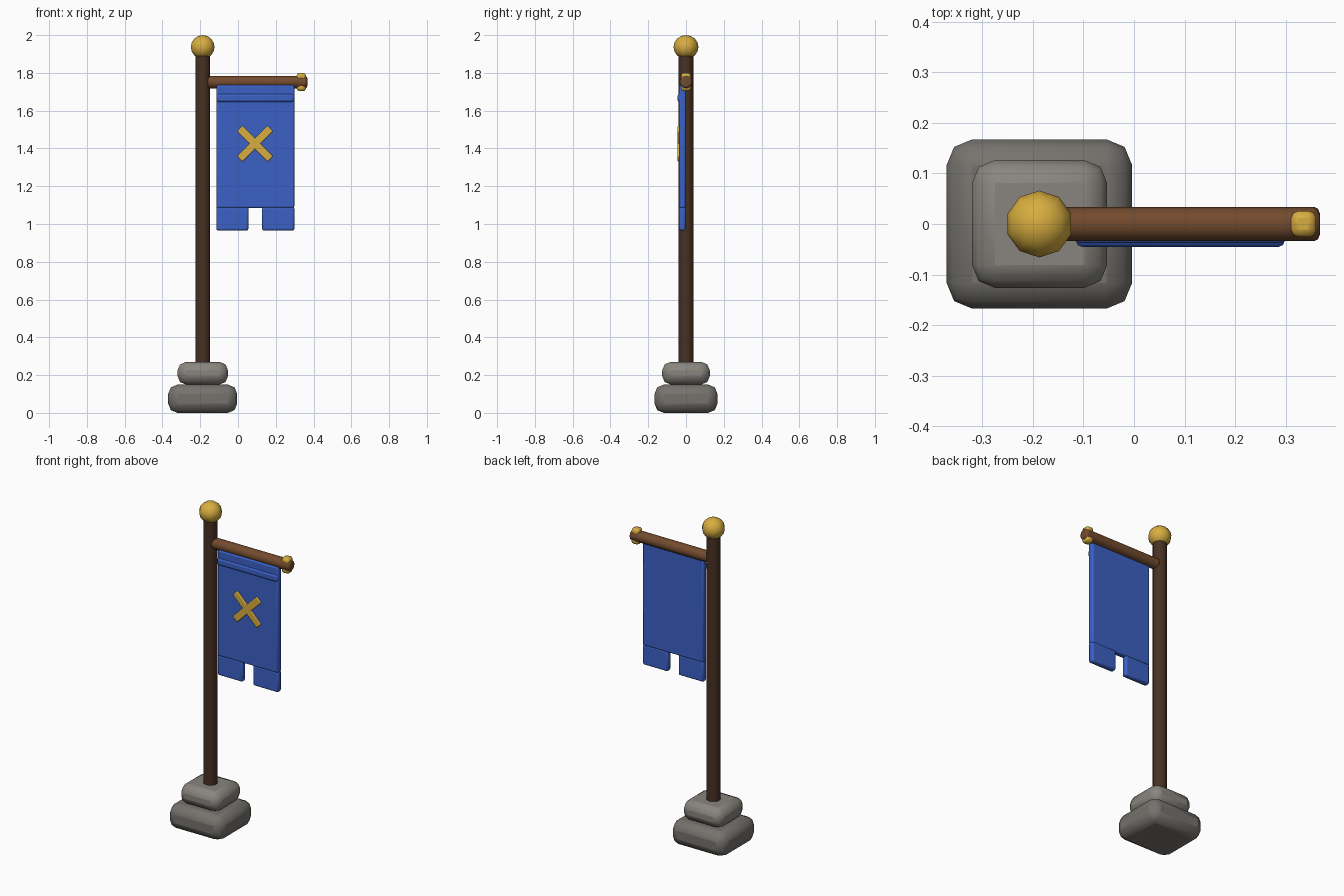
import bpy, math

if "Cube" in bpy.data.objects:
    bpy.data.objects.remove(bpy.data.objects["Cube"])

def material(name, rgb):
    m = bpy.data.materials.new(name)
    m.diffuse_color = (*rgb, 1)
    m.use_nodes = True
    m.node_tree.nodes["Principled BSDF"].inputs["Base Color"].default_value = m.diffuse_color
    return m

DARK = material("dark_wood", (0.065, 0.03, 0.016))
WOOD = material("wood", (0.17, 0.07, 0.027))
GOLD = material("gold", (0.68, 0.42, 0.05))
BLUE = material("blue_cloth", (0.045, 0.12, 0.56))
STONE = material("stone", (0.18, 0.17, 0.155))
STONE_LIGHT = material("light_stone", (0.25, 0.235, 0.21))

def finish(ob, name, mat, bevel=0, segments=2):
    ob.name = name
    ob.data.materials.append(mat)
    if bevel:
        b = ob.modifiers.new("bevel", 'BEVEL')
        b.width, b.segments = bevel, segments
        b.limit_method = 'ANGLE'
        b.angle_limit = math.radians(50)
    bpy.ops.object.shade_smooth_by_angle(angle=math.radians(50))
    return ob

def box(name, lo, hi, mat, bevel, segments=2, spin=0):
    bpy.ops.mesh.primitive_cube_add(size=1, location=[(a + b) / 2 for a, b in zip(lo, hi)])
    ob = bpy.context.object
    ob.scale = [b - a for a, b in zip(lo, hi)]
    bpy.ops.object.transform_apply(location=False, rotation=False, scale=True)
    ob.rotation_euler.y = spin
    return finish(ob, name, mat, bevel, segments)

def rod(name, radius, length, location, mat, rotation=(0, 0, 0), bevel=0):
    bpy.ops.mesh.primitive_cylinder_add(vertices=10, radius=radius, depth=length,
                                        location=location, rotation=rotation)
    return finish(bpy.context.object, name, mat, bevel)

PX = -0.187  # pole axis

# Stone base
box("base_lower", (-0.37, -0.167, 0), (-0.004, 0.167, 0.15), STONE, 0.05)
box("base_upper", (-0.32, -0.126, 0.15), (-0.053, 0.126, 0.27), STONE_LIGHT, 0.045)

# Pole and finial
rod("pole", 0.041, 1.68, (PX, 0, 1.06), DARK)
bpy.ops.mesh.primitive_uv_sphere_add(segments=10, ring_count=8, radius=0.066, location=(PX, 0, 1.937))
bpy.context.object.scale.z = 0.063 / 0.066
finish(bpy.context.object, "finial", GOLD)

# Crossbar with end stud
rod("crossbar", 0.034, 0.532, (0.101, 0, 1.751), WOOD, (0, math.pi / 2, 0), 0.012)
box("crossbar_stud", (0.31, -0.026, 1.703), (0.36, 0.026, 1.8), GOLD, 0.015)

# Banner cloth, hem and two tails
box("banner", (-0.115, -0.038, 1.085), (0.298, -0.002, 1.735), BLUE, 0.008)
box("banner_hem", (-0.115, -0.045, 1.645), (0.298, -0.005, 1.69), BLUE, 0.012)
for side, x in (("left", -0.115), ("right", 0.128)):
    box("tail_" + side, (x, -0.038, 0.965), (x + 0.17, -0.002, 1.092), BLUE, 0.01)

# Crossed emblem
for side, spin in (("a", 1), ("b", -1)):
    box("emblem_bar_" + side, (-0.025, -0.045, 1.404), (0.205, -0.03, 1.446), GOLD,
        0.005, spin=spin * math.pi / 4)
